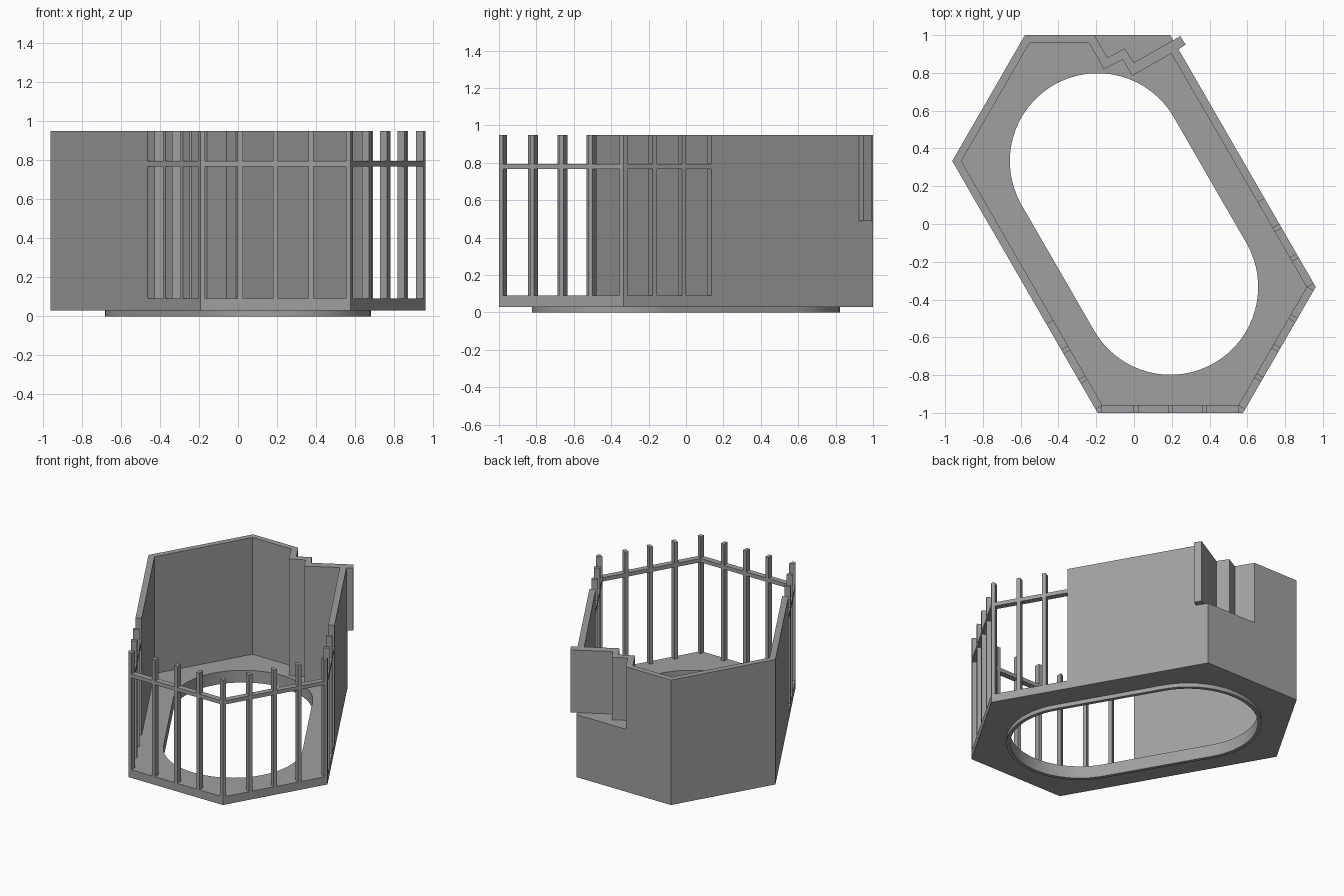
import bpy, bmesh, math
from mathutils import Vector

if "Cube" in bpy.data.objects:
    bpy.data.objects.remove(bpy.data.objects["Cube"])

grey = bpy.data.materials.new("warm_grey")
grey.diffuse_color = (0.35, 0.35, 0.35, 1)
grey.use_nodes = True
grey.node_tree.nodes["Principled BSDF"].inputs["Base Color"].default_value = grey.diffuse_color

T = 0.042                      # wall thickness
S = 4 / 3 / math.sqrt(3)       # short side of the plan
Z0, Z1, Z2 = 0.03, 0.09, 0.95  # floor underside, floor top, wall top


def prism(name, pts, z0, z1):
    """Upright solid over a plan polygon."""
    bm = bmesh.new()
    face = bm.faces.new([bm.verts.new((p[0], p[1], z0)) for p in pts])
    ext = bmesh.ops.extrude_face_region(bm, geom=[face])
    up = [v for v in ext["geom"] if isinstance(v, bmesh.types.BMVert)]
    bmesh.ops.translate(bm, verts=up, vec=(0, 0, z1 - z0))
    bmesh.ops.recalc_face_normals(bm, faces=bm.faces)
    mesh = bpy.data.meshes.new(name)
    bm.to_mesh(mesh)
    bm.free()
    mesh.materials.append(grey)
    obj = bpy.data.objects.new(name, mesh)
    bpy.context.collection.objects.link(obj)
    return obj


def cut(obj, cutter):
    mod = obj.modifiers.new("cut", 'BOOLEAN')
    mod.operation, mod.solver, mod.object = 'DIFFERENCE', 'EXACT', cutter
    bpy.context.view_layer.objects.active = obj
    bpy.ops.object.modifier_apply(modifier=mod.name)


def smooth(obj):
    bpy.ops.object.select_all(action='DESELECT')
    obj.select_set(True)
    bpy.context.view_layer.objects.active = obj
    bpy.ops.object.shade_smooth_by_angle(angle=math.radians(30))


# Plan: two overlapping regular hexagons, stretched along one diagonal
C1, C2 = Vector((-S / 4, 1 / 3)), Vector((S / 4, -1 / 3))


def plan(r):
    """Corners: back right, back left, left, front left, front right, right."""
    at = lambda c, d: c + r * Vector((math.cos(math.radians(d)), math.sin(math.radians(d))))
    return [at(C1, 60), at(C1, 120), at(C1, 180), at(C2, 240), at(C2, 300), at(C2, 0)]


def stadium(r, n=32):
    pts = []
    for c, start in ((C1, 30), (C2, 210)):
        for i in range(n + 1):
            a = math.radians(start + 180 * i / n)
            pts.append(c + r * Vector((math.cos(a), math.sin(a))))
    return pts


outer = plan(S)
inner = plan(S - T / math.cos(math.radians(30)))
BR, BL, L, FL, FR, R = range(6)


def along(a, b, d):
    """Outer and inner points at distance d from corner a toward corner b."""
    u = (outer[b] - outer[a]).normalized()
    p = outer[a] + u * d
    n = Vector((-u.y, u.x))
    if n.dot(inner[a] - outer[a]) < 0:
        n = -n
    return p, p + n * T


# Floor slab and the collar below its opening
floor = prism("floor", outer, Z0, Z1)
collar = prism("floor_collar", stadium(0.49), 0, Z0)
opening = prism("opening_cutter", stadium(0.465), -0.1, 0.3)
for o in (floor, collar):
    cut(o, opening)
    smooth(o)

# Solid wall with a stepped inner face at the back right corner
WALL_END = 0.541
lo, li = along(FL, L, WALL_END)
ro, ri = along(R, BR, WALL_END)
steps_in = [(0.197, 0.902), (-0.01, 0.785), (-0.06, 0.87), (-0.16, 0.82), (-0.238, 1 - T)]
steps_out = [(-0.21, 1.0), (-0.14, 0.88), (-0.05, 0.93), (0.0, 0.855)]
wall = prism("solid_wall", [lo, outer[L], outer[BL], outer[BR], ro, ri] + steps_in
             + [inner[BL], inner[L], li], Z1, Z2)
notch = prism("notch_cutter", [(-0.239, 1.05)] + steps_out[1:]
              + [(0.245, 0.995), (0.245, 1.05)], 0.49, 1.1)
cut(wall, notch)
for helper in (opening, notch):
    bpy.data.objects.remove(helper)

# Tip of the stepped wall sticking out past the corner
tip_dir = Vector((0.245, 0.140)).normalized()
edge = (outer[R] - outer[BR]).normalized()
hit = outer[BR] + edge * 0.031
low = outer[BR] + edge * 0.087
prism("wall_tip", [hit, (0.245, 0.995), (0.273, 0.950), low], 0.49, Z2)

# Top rail running round the open side
prism("top_rail", [ro, outer[R], outer[FR], outer[FL], lo,
                   li, inner[FL], inner[FR], inner[R], ri], 0.767, 0.795)


# Railing posts, each in a piece below and a piece above the rail
def post(name, pts):
    prism(name + "_lower", pts, Z1, 0.767)
    prism(name + "_upper", pts, 0.795, Z2)


W = 0.013
for side, a, b, dists in (("front", FL, FR, (0.204, 0.385, 0.566)),
                          ("right_front", FR, R, (0.204, 0.385, 0.566)),
                          ("right", R, BR, (0.192, 0.373)),
                          ("left", FL, L, (0.192, 0.373))):
    for i, d in enumerate(dists):
        p, q = along(a, b, d - W), along(a, b, d + W)
        post(f"{side}_post_{i + 1}", [p[0], q[0], q[1], p[1]])

# Corner posts
foot = T * math.tan(math.radians(30))
for name, k, prev, nxt in (("front_left", FL, L, FR), ("front_right", FR, FL, R),
                           ("right", R, FR, BR)):
    post(name + "_corner_post", [outer[k], along(k, nxt, foot)[0], inner[k],
                                 along(k, prev, foot)[0]])
